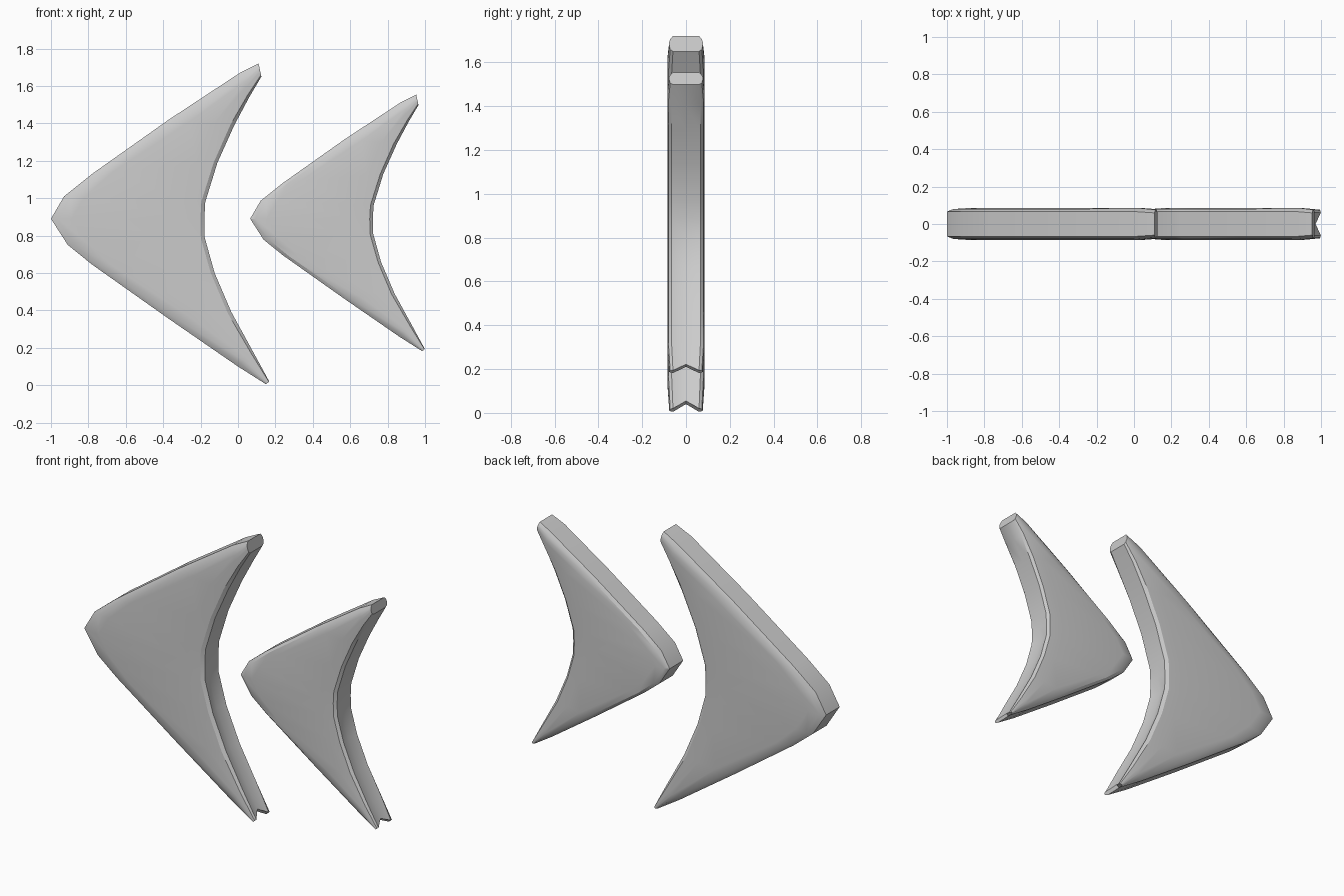
import bpy
import bmesh
import math
from mathutils import Vector

if "Cube" in bpy.data.objects:
    bpy.data.objects.remove(bpy.data.objects["Cube"])

grey = bpy.data.materials.new("light grey")
grey.use_nodes = True
grey.diffuse_color = (0.6, 0.6, 0.6, 1)
grey.node_tree.nodes["Principled BSDF"].inputs["Base Color"].default_value = (0.6, 0.6, 0.6, 1)

# Stations along the chevron, top tip to bottom tip: outer (x, z), inner (x, z)
STATIONS = [
    ((0.11, 1.72), (0.125, 1.65)),
    ((0.01, 1.67), (0.06, 1.54)),
    ((-0.37, 1.42), (-0.02, 1.39)),
    ((-0.78, 1.13), (-0.11, 1.19)),
    ((-0.93, 1.01), (-0.175, 0.98)),
    ((-1.0, 0.89), (-0.18, 0.89)),
    ((-0.91, 0.75), (-0.178, 0.79)),
    ((-0.78, 0.645), (-0.125, 0.6)),
    ((-0.37, 0.355), (-0.035, 0.39)),
    ((0.0, 0.10), (0.08, 0.18)),
    ((0.15, 0.005), (0.167, 0.02)),
]
RIM, BEVEL, FACE = 0.066, 0.08, 0.085
APEX = Vector((-1.0, 0, 0.89))


def section(index):
    """Closed cross-section of the blade at one station."""
    outer, inner = (Vector((x, 0, z)) for x, z in STATIONS[index])
    across = inner - outer
    width = across.length
    step = across.normalized()
    tip = index in (0, len(STATIONS) - 1)
    small, large = min(0.035, 0.2 * width), min(0.11, 0.4 * width)
    thin = 0.9 if tip else 1.0
    front = [
        (outer, RIM * thin),
        (outer + step * small, BEVEL * thin),
        (outer + step * large, FACE * thin),
        (inner - step * large, FACE * thin),
        (inner - step * small * 0.6, BEVEL * thin),
        (inner, RIM * thin),
    ]
    # The lower inner edge is hollowed, and the lower tip is notched
    groove = 0.018 if index > 5 and not tip else 0
    mid_outer, mid_inner = outer.copy(), inner - step * groove
    if index == len(STATIONS) - 1:
        notch = Vector((-0.035, 0, 0.035))
        mid_outer += notch
        mid_inner += notch
    ring = [p + Vector((0, -y, 0)) for p, y in front]
    ring.append(mid_inner)
    ring += [p + Vector((0, y, 0)) for p, y in reversed(front)]
    ring.append(mid_outer)
    return ring


def make_chevron(name, size, apex_x):
    bm = bmesh.new()
    rings = []
    for i in range(len(STATIONS)):
        ring = []
        for p in section(i):
            q = (p - APEX) * size
            ring.append(bm.verts.new((apex_x + q.x, p.y, APEX.z + q.z)))
        rings.append(ring)
    # Skin between neighbouring sections
    count = len(rings[0])
    for a, b in zip(rings, rings[1:]):
        for j in range(count):
            k = (j + 1) % count
            bm.faces.new((a[j], a[k], b[k], b[j]))
    # Close both tips with strips running across the thickness
    half = count // 2
    for ring in (rings[0], rings[-1]):
        front = [ring[-1]] + ring[:half]
        back = [ring[-1]] + ring[half:-1][::-1]
        bm.faces.new(front)
        bm.faces.new([ring[-1]] + ring[half - 1:-1])
    bmesh.ops.recalc_face_normals(bm, faces=bm.faces)
    mesh = bpy.data.meshes.new(name)
    bm.to_mesh(mesh)
    bm.free()
    mesh.materials.append(grey)
    obj = bpy.data.objects.new(name, mesh)
    bpy.context.collection.objects.link(obj)
    bpy.ops.object.select_all(action="DESELECT")
    obj.select_set(True)
    bpy.context.view_layer.objects.active = obj
    bpy.ops.object.shade_smooth_by_angle(angle=math.radians(30))


make_chevron("large_chevron", 1.0, -1.0)
make_chevron("small_chevron", 0.8, 0.065)
